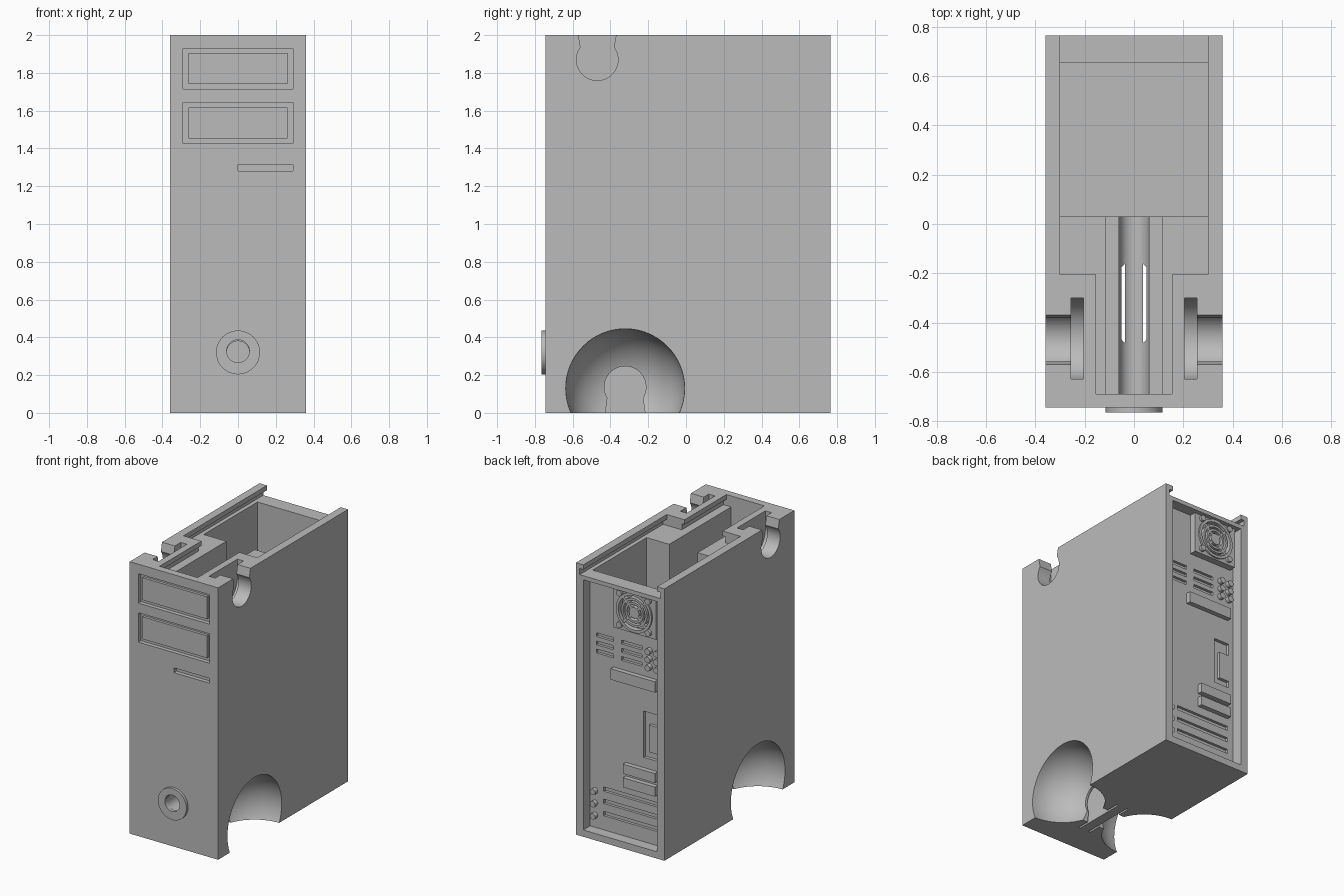
import bpy, bmesh, math
from mathutils import Matrix, Vector

old = bpy.data.objects.get("Cube")
if old:
    bpy.data.objects.remove(old, do_unlink=True)

grey = bpy.data.materials.new("plain grey")
grey.use_nodes = True
grey.diffuse_color = (0.5, 0.5, 0.5, 1)
grey.node_tree.nodes["Principled BSDF"].inputs["Base Color"].default_value = (0.5, 0.5, 0.5, 1)


def finish(name, bm):
    bmesh.ops.recalc_face_normals(bm, faces=bm.faces)
    mesh = bpy.data.meshes.new(name)
    bm.to_mesh(mesh)
    bm.free()
    mesh.materials.append(grey)
    ob = bpy.data.objects.new(name, mesh)
    bpy.context.collection.objects.link(ob)
    return ob


def box(name, x, y, z):
    """Box from (low, high) ranges."""
    bm = bmesh.new()
    size = [r[1] - r[0] for r in (x, y, z)]
    mid = [(r[0] + r[1]) / 2 for r in (x, y, z)]
    bmesh.ops.create_cube(bm, size=1, matrix=Matrix.Translation(mid) @ Matrix.Diagonal((*size, 1)))
    return finish(name, bm)


def rod(name, x, z, r, y0, y1, sides=48):
    """Cylinder along y."""
    bm = bmesh.new()
    place = Matrix.Translation((x, (y0 + y1) / 2, z)) @ Matrix.Rotation(math.pi / 2, 4, 'X')
    bmesh.ops.create_cone(bm, cap_ends=True, segments=sides, radius1=r, radius2=r,
                          depth=y1 - y0, matrix=place)
    return finish(name, bm)


def ball(name, centre, r):
    bm = bmesh.new()
    bmesh.ops.create_uvsphere(bm, u_segments=64, v_segments=32, radius=r,
                              matrix=Matrix.Translation(centre))
    return finish(name, bm)


def keyhole(name, x0, x1, cy, cz, r, neck, flare, end, up):
    """Round socket with a flared slot, opening up (1) or down (-1)."""
    bm = bmesh.new()
    t0 = math.asin(neck / r)
    steps = 40
    angles = [t0 + (2 * math.pi - 2 * t0) * i / steps for i in range(steps + 1)]
    pts = [(r * math.sin(t), r * math.cos(t)) for t in angles] + [(-flare, end), (flare, end)]
    face = bm.faces.new([bm.verts.new((x0, cy + p, cz + up * q)) for p, q in pts])
    ext = bmesh.ops.extrude_face_region(bm, geom=[face])
    verts = [v for v in ext["geom"] if isinstance(v, bmesh.types.BMVert)]
    bmesh.ops.translate(bm, verts=verts, vec=Vector((x1 - x0, 0, 0)))
    return finish(name, bm)


def cut(target, cutter):
    mod = target.modifiers.new("cut", 'BOOLEAN')
    mod.operation = 'DIFFERENCE'
    mod.solver = 'EXACT'
    mod.object = cutter
    cutter.hide_render = True
    bpy.context.view_layer.objects.active = target
    bpy.ops.object.modifier_apply(modifier=mod.name)
    bpy.data.objects.remove(cutter, do_unlink=True)


def ring(name, x, z, r_out, r_in, y0, y1, dz=0):
    ob = rod(name, x, z, r_out, y0, y1)
    cut(ob, rod("ring_hole", x, z + dz, r_in, y0 - 0.1, y1 + 0.1))
    return ob


BACK, PANEL, LID = 0.765, 0.685, 1.92
case = box("case", (-0.36, 0.36), (-0.745, BACK), (0, 2))


def carve(x, y, z):
    cut(case, box("cutter", x, y, z))


# Sliding lid channel with undercut rails, and its narrow front tongue
carve((-0.30, 0.30), (-0.205, 0.9), (LID, 2.1))
carve((-0.33, 0.33), (-0.205, 0.9), (LID, 1.965))
carve((-0.155, 0.155), (-0.69, -0.1), (LID, 2.1))
carve((-0.178, 0.178), (-0.69, -0.1), (LID, 1.965))

# Main cavity, front channel and round-bottomed trough
carve((-0.30, 0.30), (0.03, 0.655), (0.06, 2.05))
carve((-0.115, 0.115), (-0.69, 0.1), (0.5, 2.05))
carve((-0.06, 0.06), (-0.69, 0.1), (0.32, 0.6))
cut(case, rod("cutter", 0, 0.32, 0.06, -0.9, 0.1))

# Arm sockets at the top and leg sockets at the bottom, on both sides
for s in (-1, 1):
    cut(case, keyhole("cutter", s * 0.23, s * 0.4, -0.47, 1.87, 0.11, 0.088, 0.104, 0.15, 1))
    cut(case, keyhole("cutter", s * 0.205, s * 0.255, -0.465, 1.87, 0.165, 0.1649, 0.165, 0.15, 1))
    cut(case, ball("cutter", (s * 0.36, -0.322, 0.13), 0.315))
    cut(case, keyhole("cutter", s * 0.042, s * 0.2, -0.322, 0.137, 0.11, 0.094, 0.108, 0.16, -1))
    cut(case, keyhole("cutter", s * 0.036, s * 0.05, -0.322, 0.137, 0.21, 0.2, 0.2, 0.16, -1))

# Drive bays and disk slot on the front
for i, z in enumerate((1.822, 1.535)):
    carve((-0.29, 0.29), (-0.8, -0.715), (z - 0.108, z + 0.108))
    box(f"drive_door_{i + 1}", (-0.263, 0.263), (-0.735, -0.71), (z - 0.082, z + 0.082))
carve((0, 0.29), (-0.8, -0.715), (1.28, 1.315))

# Power button ring
ring("power_button", 0, 0.32, 0.116, 0.06, -0.765, -0.74, 0.007)

# Recessed back panel with vents, expansion slots and a port opening
carve((-0.30, 0.30), (PANEL, 0.9), (0.05, 1.89))
for z in (1.47, 1.41, 1.35):
    for x in ((0.11, 0.25), (-0.12, 0.045)):
        carve(x, (PANEL - 0.02, 0.75), (z - 0.014, z + 0.014))
for z in (0.35, 0.26, 0.17):
    carve((-0.25, 0.19), (PANEL - 0.02, 0.75), (z - 0.016, z + 0.016))
carve((-0.26, -0.135), (PANEL - 0.024, 0.75), (0.67, 1.01))
box("port_block", (-0.26, -0.18), (PANEL - 0.03, PANEL), (0.72, 0.92))

# Small studs and screws
for i in range(3):
    for j, x in enumerate((-0.185, -0.255)):
        rod(f"audio_jack_{i}_{j}", x, 1.47 - 0.06 * i, 0.022, PANEL - 0.01, PANEL + 0.03, 16)
    rod(f"slot_screw_{i + 1}", 0.26, 0.32 - 0.09 * i, 0.022, PANEL - 0.01, PANEL + 0.03, 16)

# Protruding connectors
box("long_connector", (-0.25, 0.11), (PANEL - 0.01, PANEL + 0.035), (1.19, 1.27))
for i, z in enumerate((0.56, 0.46)):
    box(f"short_connector_{i + 1}", (-0.25, 0.01), (PANEL - 0.01, PANEL + 0.035), (z - 0.035, z + 0.035))

# Power supply housing with a fan grille
FX, FZ, FY = -0.097, 1.745, 0.735
housing = box("power_supply", (FX - 0.175, FX + 0.175), (PANEL - 0.01, FY), (1.59, 1.888))
cut(housing, rod("cutter", FX, FZ, 0.132, FY - 0.035, FY + 0.05))
ring("fan_rim", FX, FZ, 0.145, 0.125, FY - 0.03, FY + 0.012)
for i, r in enumerate((0.105, 0.075)):
    ring(f"fan_ring_{i + 1}", FX, FZ, r, r - 0.016, FY - 0.03, FY + 0.008)
rod("fan_hub", FX, FZ, 0.04, FY - 0.03, FY + 0.008)
for i in range(4):
    a = math.pi / 4 + i * math.pi / 2
    dx, dz = math.cos(a), math.sin(a)
    strut = box(f"fan_strut_{i + 1}", (0.03, 0.135), (-0.015, 0.015), (-0.01, 0.01))
    strut.matrix_world = Matrix.Translation((FX, FY - 0.01, FZ)) @ Matrix.Rotation(-a, 4, 'Y')
    rod(f"fan_screw_{i + 1}", FX + 0.165 * dx, FZ + 0.165 * dz, 0.022, FY - 0.01, FY + 0.02, 16)

# Smooth the round surfaces and keep the edges crisp
bpy.ops.object.select_all(action='DESELECT')
for ob in bpy.context.collection.objects:
    if ob.type == 'MESH':
        ob.select_set(True)
bpy.context.view_layer.objects.active = case
bpy.ops.object.shade_smooth_by_angle(angle=math.radians(30))
